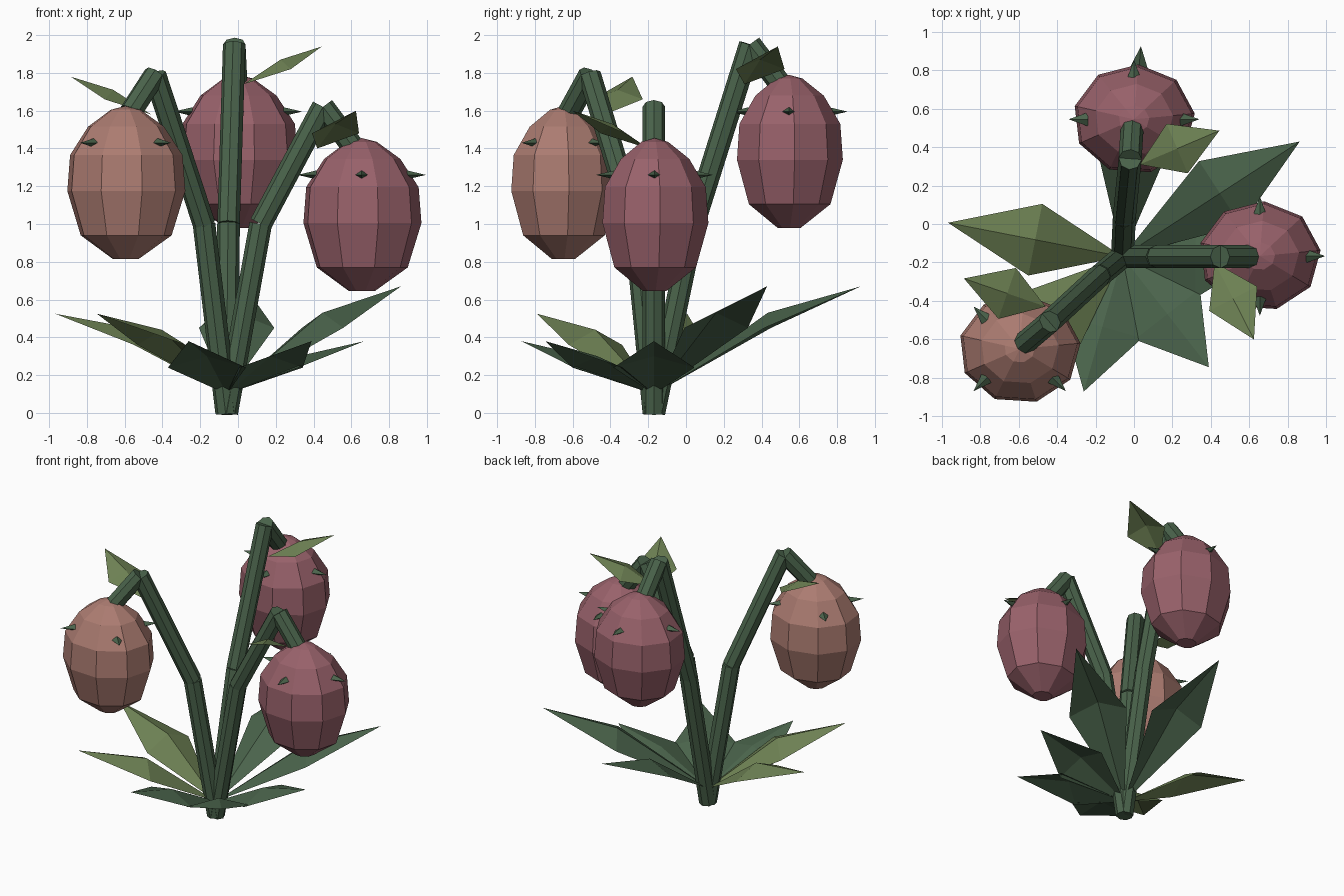
import bpy
import bmesh
from math import cos, sin, radians, tau
from mathutils import Vector, Matrix

cube = bpy.data.objects.get("Cube")
if cube:
    bpy.data.objects.remove(cube, do_unlink=True)


def material(name, rgb):
    mat = bpy.data.materials.new(name)
    mat.use_nodes = True
    mat.diffuse_color = (*rgb, 1)
    shader = next(n for n in mat.node_tree.nodes if n.type == "BSDF_PRINCIPLED")
    shader.inputs["Base Color"].default_value = (*rgb, 1)
    shader.inputs["Roughness"].default_value = 0.9
    return mat


DARK_GREEN = material("dark green", (0.068, 0.125, 0.07))
OLIVE = material("olive green", (0.156, 0.223, 0.089))
ROSE = material("dusty rose", (0.315, 0.12, 0.145))
SALMON = material("salmon", (0.41, 0.2, 0.165))


def finish(name, bm, mat):
    mesh = bpy.data.meshes.new(name)
    bm.to_mesh(mesh)
    bm.free()
    mesh.materials.append(mat)
    obj = bpy.data.objects.new(name, mesh)
    bpy.context.collection.objects.link(obj)
    return obj


def stem(name, points, radius=0.06):
    """Chain of separate eight-sided rods along the points."""
    bm = bmesh.new()
    for a, b in zip(points, points[1:]):
        a, b = Vector(a), Vector(b)
        axis = b - a
        turn = axis.to_track_quat("Z", "Y").to_matrix().to_4x4()
        bmesh.ops.create_cone(bm, cap_ends=True, segments=8, radius1=radius,
                              radius2=radius, depth=axis.length,
                              matrix=Matrix.Translation((a + b) / 2) @ turn)
    return finish(name, bm, DARK_GREEN)


def leaf(name, root, angle, length, rise, width, ridge, edge, middle, mat):
    """Pointed leaf folded along a raised ridge; heights are above the root."""
    root = Vector(root)
    out = Vector((cos(radians(angle)), sin(radians(angle)), 0))
    side = Vector((-out.y, out.x, 0))
    up = Vector((0, 0, 1))
    bm = bmesh.new()
    mid = root + out * length * middle
    base = bm.verts.new(root)
    crest = bm.verts.new(mid + up * ridge)
    tip = bm.verts.new(root + out * length + up * rise)
    left = bm.verts.new(mid + side * width + up * edge)
    right = bm.verts.new(mid - side * width + up * edge)
    for tri in ((base, crest, left), (crest, tip, left),
                (base, right, crest), (crest, right, tip)):
        bm.faces.new(tri)
    return finish(name, bm, mat)


FRUIT_PROFILE = [(0.07, 0), (0.245, 0.125), (0.318, 0.36), (0.303, 0.55),
                 (0.205, 0.70), (0.08, 0.79)]
SIDES = 9
SQUASH = 0.9


def fruit(name, x, y, bottom, mat):
    bm = bmesh.new()
    rings = []
    for r, z in FRUIT_PROFILE:
        angles = [radians(86) + tau * i / SIDES for i in range(SIDES)]
        rings.append([bm.verts.new((x + r * cos(t), y + r * SQUASH * sin(t), bottom + z))
                      for t in angles])
    for low, high in zip(rings, rings[1:]):
        for i in range(SIDES):
            j = (i + 1) % SIDES
            bm.faces.new((low[i], low[j], high[j], high[i]))
    bm.faces.new(rings[0][::-1])
    top = bm.verts.new((x, y, bottom + 0.81))
    for i in range(SIDES):
        bm.faces.new((rings[-1][i], rings[-1][(i + 1) % SIDES], top))
    return finish(name, bm, mat)


def spikes(name, x, y, bottom, heading):
    """Four flattened thorns around the shoulder of a fruit."""
    bm = bmesh.new()
    for k in range(4):
        t = radians(heading + 90 * k)
        out = Vector((cos(t), sin(t) * SQUASH, 0))
        turn = Vector((cos(t), sin(t), 0)).to_track_quat("Z", "Y").to_matrix().to_4x4()
        spot = Vector((x, y, bottom + 0.615)) + out * 0.29
        bmesh.ops.create_cone(bm, cap_ends=True, segments=4, radius1=0.036, radius2=0,
                              depth=0.1, matrix=Matrix.Translation(spot) @ turn
                              @ Matrix.Diagonal((1, 0.65, 1, 1)))
    return finish(name, bm, DARK_GREEN)


# Three bent stems, each with a hanging fruit, thorns and a small upper leaf
ROOT = (-0.06, -0.17, 0)
PLANTS = [
    ("right", SALMON, 225, [(-0.18, -0.27, 1.0), (-0.44, -0.51, 1.79), (-0.57, -0.62, 1.59)],
     (-0.595, -0.65, 0.815), (-0.46, -0.43, 1.58), 161),
    ("left", ROSE, 0, [(0.12, -0.17, 1.0), (0.45, -0.17, 1.62), (0.63, -0.17, 1.38)],
     (0.655, -0.167, 0.645), (0.42, -0.2, 1.4), -63),
    ("back", ROSE, 90, [(-0.05, 0.04, 1.0), (-0.02, 0.34, 1.95), (-0.01, 0.5, 1.74)],
     (0, 0.545, 0.98), (0.03, 0.31, 1.74), 23),
]
for side, colour, heading, path, spot, leaf_root, leaf_angle in PLANTS:
    stem(side + "_stem", [ROOT] + path)
    fruit(side + "_fruit", *spot, colour)
    spikes(side + "_fruit_thorns", *spot, heading)
    leaf(side + "_upper_leaf", leaf_root, leaf_angle, 0.45, 0.2, 0.14, 0.13, 0.08, 0.47, OLIVE)

# Basal leaves in three sizes: length, rise, half width, ridge, edge, middle, colour
SIZES = {
    "large": ((1.1, 0.57, 0.2, 0.43, 0.35, 0.55, DARK_GREEN), (33, 85)),
    "medium": ((0.925, 0.425, 0.19, 0.34, 0.26, 0.5, OLIVE), (169, 222)),
    "small": ((0.73, 0.28, 0.215, 0.2, 0.14, 0.52, DARK_GREEN), (254, 308, 0)),
}
for size, (shape, angles) in SIZES.items():
    for n, angle in enumerate(angles, 1):
        leaf(f"{size}_basal_leaf_{n}", (ROOT[0], ROOT[1], 0.1), angle, *shape)
